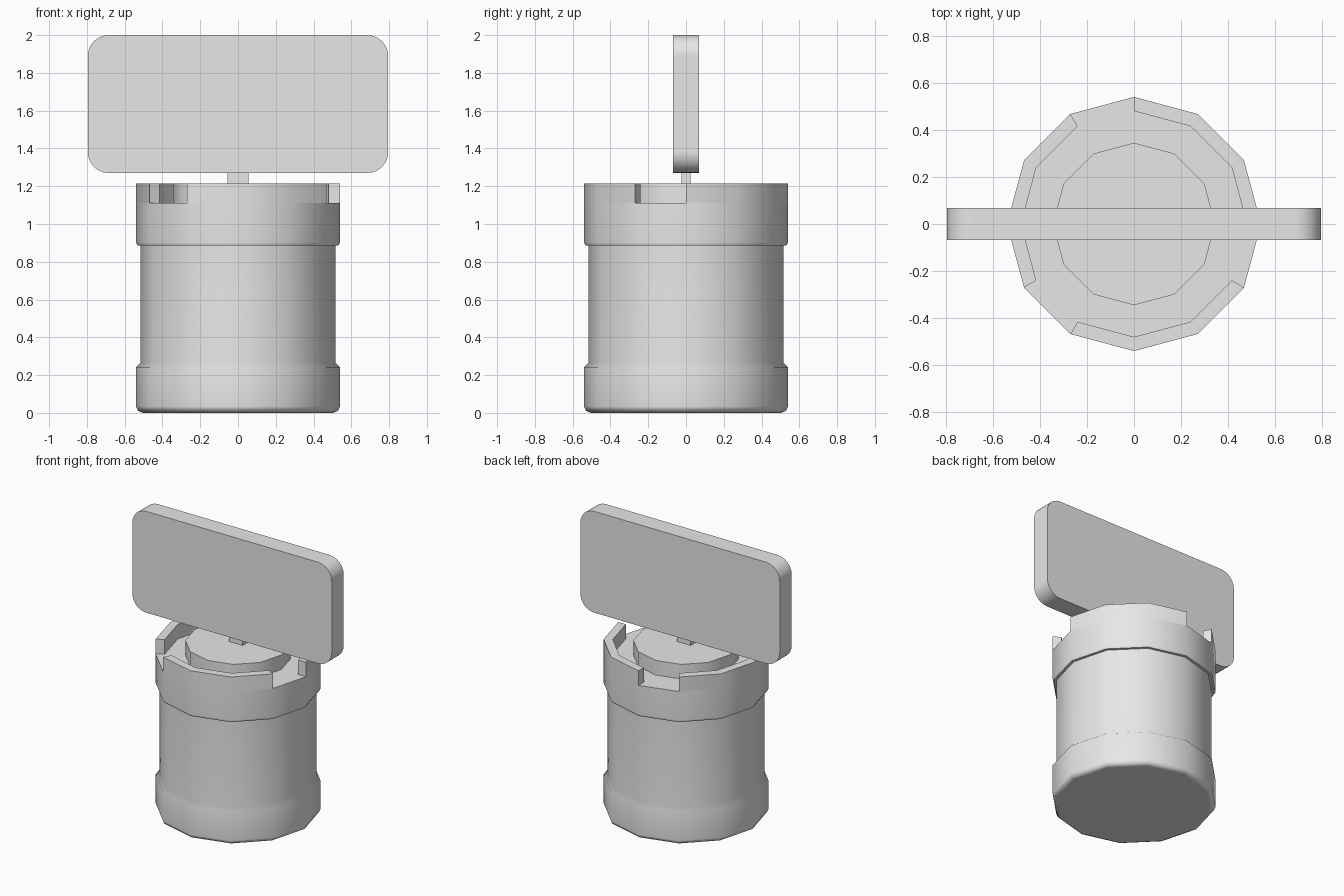
import bpy, bmesh
from math import sin, cos, pi, radians
from mathutils import Matrix, Vector

if "Cube" in bpy.data.objects:
    bpy.data.objects.remove(bpy.data.objects["Cube"], do_unlink=True)

grey = bpy.data.materials.new("light grey")
grey.use_nodes = True
grey.diffuse_color = (0.8, 0.8, 0.8, 1)
bsdf = next(n for n in grey.node_tree.nodes if n.type == "BSDF_PRINCIPLED")
bsdf.inputs["Base Color"].default_value = (0.8, 0.8, 0.8, 1)

SIDES = 12
RIM_TOP = 1.215
FLOOR = 1.11


def finish(bm, name):
    bmesh.ops.recalc_face_normals(bm, faces=bm.faces)
    mesh = bpy.data.meshes.new(name)
    bm.to_mesh(mesh)
    bm.free()
    mesh.materials.append(grey)
    obj = bpy.data.objects.new(name, mesh)
    bpy.context.collection.objects.link(obj)
    bpy.ops.object.select_all(action="DESELECT")
    obj.select_set(True)
    bpy.context.view_layer.objects.active = obj
    bpy.ops.object.shade_smooth_by_angle(angle=radians(48))
    mod = obj.modifiers.new("flat caps", "WEIGHTED_NORMAL")
    mod.keep_sharp = True
    return obj


def box(size, centre):
    bm = bmesh.new()
    bmesh.ops.create_cube(bm, size=1, matrix=Matrix.Translation(centre) @ Matrix.Diagonal((*size, 1)))
    return bm


# Canister: twelve-sided turned profile, capped at both ends
profile = [(0.505, 0), (0.53, 0.012), (0.54, 0.035), (0.54, 0.242), (0.515, 0.265),
           (0.515, 0.885), (0.532, 0.886), (0.54, 0.902), (0.54, FLOOR),
           (0.48, FLOOR), (0.345, FLOOR), (0.345, RIM_TOP)]
bm = bmesh.new()
rings = [[bm.verts.new((r * cos(2 * pi * i / SIDES), r * sin(2 * pi * i / SIDES), z))
          for i in range(SIDES)] for r, z in profile]
rim = []
for k, (low, high) in enumerate(zip(rings, rings[1:])):
    for i in range(SIDES):
        j = (i + 1) % SIDES
        face = bm.faces.new((low[i], low[j], high[j], high[i]))
        # Every fourth side of the rim is left down as a notch
        if profile[k] == (0.54, FLOOR) and i % 4 != 3:
            rim.append(face)
bm.faces.new(rings[0][::-1])
bm.faces.new(rings[-1])
raised = bmesh.ops.extrude_face_region(bm, geom=rim)["geom"]
bmesh.ops.translate(bm, vec=(0, 0, RIM_TOP - FLOOR),
                    verts=[g for g in raised if isinstance(g, bmesh.types.BMVert)])
finish(bm, "notched_canister")

# Short flat post that carries the sign
finish(box((0.11, 0.05, 0.09), (0, 0, 1.25)), "sign_post")

# Sign board: rounded corners, with a recessed panel on each face
bm = box((1.59, 0.135, 0.73), (0, 0, 1.635))
corners = [e for e in bm.edges if abs(e.verts[0].co.y - e.verts[1].co.y) > 0.1]
bmesh.ops.bevel(bm, geom=corners, offset=0.11, segments=6, profile=0.5, affect="EDGES")
bm.normal_update()
for panel in [f for f in bm.faces if abs(f.normal.y) > 0.9]:
    inward = -panel.normal.copy()
    bmesh.ops.inset_region(bm, faces=[panel], thickness=0.048, use_even_offset=True)
    sunk = bmesh.ops.extrude_face_region(bm, geom=[panel])["geom"]
    bmesh.ops.translate(bm, vec=Vector(inward) * 0.035,
                        verts=[g for g in sunk if isinstance(g, bmesh.types.BMVert)])
finish(bm, "sign_board")
